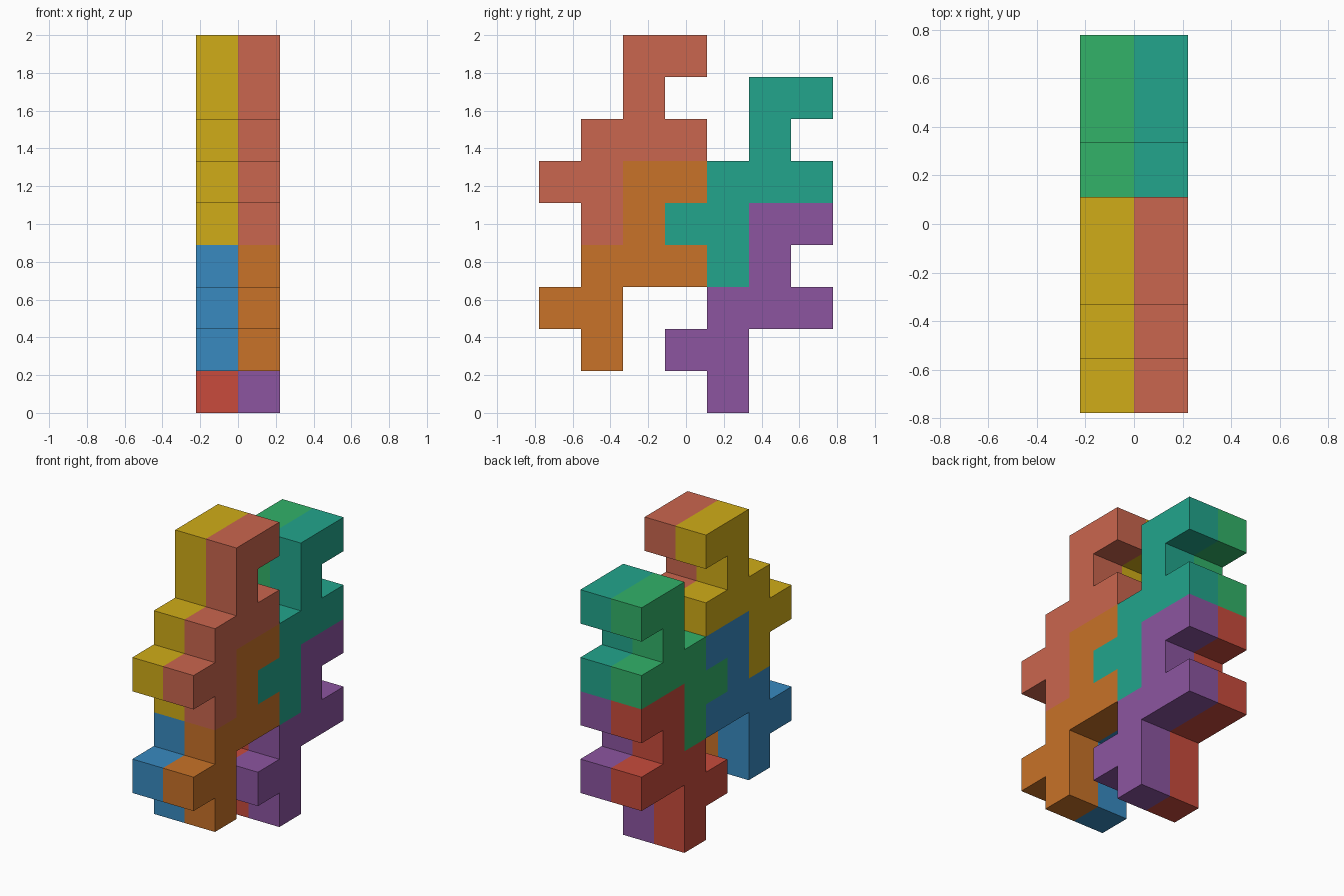
import bpy, bmesh

if "Cube" in bpy.data.objects:
    bpy.data.objects.remove(bpy.data.objects["Cube"])

U = 2 / 9  # one square cell

# Stepped outline shared by every piece, in cells (y, z)
OUTLINE = [(1, 0), (2, 0), (2, 2), (4, 2), (4, 3), (3, 3), (3, 4), (4, 4),
           (4, 5), (2, 5), (2, 3), (1, 3), (1, 2), (0, 2), (0, 1), (1, 1)]


def linear(c):
    c /= 255
    return c / 12.92 if c <= 0.04045 else ((c + 0.055) / 1.055) ** 2.4


def make_piece(name, x, col, row, rgb):
    """Extrude the outline one cell along x, starting at cell (col, row)."""
    bm = bmesh.new()
    face = bm.faces.new([bm.verts.new((x * U, (col + y - 3.5) * U, (row + z) * U))
                         for y, z in OUTLINE])
    ext = bmesh.ops.extrude_face_region(bm, geom=[face])
    moved = [g for g in ext["geom"] if isinstance(g, bmesh.types.BMVert)]
    bmesh.ops.translate(bm, verts=moved, vec=(U, 0, 0))
    bmesh.ops.recalc_face_normals(bm, faces=bm.faces)
    mesh = bpy.data.meshes.new(name)
    bm.to_mesh(mesh)
    bm.free()
    mat = bpy.data.materials.new(name + "_colour")
    mat.diffuse_color = (*[linear(c) for c in rgb], 1)
    mat.use_nodes = True
    mat.node_tree.nodes["Principled BSDF"].inputs["Base Color"].default_value = mat.diffuse_color
    mesh.materials.append(mat)
    bpy.context.collection.objects.link(bpy.data.objects.new(name, mesh))


# Position in the stack: column, row, left colour, right colour
PIECES = {
    "front_upper": (0, 4, (208, 172, 24), (202, 102, 78)),
    "front_lower": (0, 1, (56, 138, 192), (200, 114, 40)),
    "back_upper": (3, 3, (50, 178, 105), (34, 165, 140)),
    "back_lower": (3, 0, (200, 75, 60), (140, 85, 160)),
}
for name, (col, row, left, right) in PIECES.items():
    make_piece(name + "_left_piece", -1, col, row, left)
    make_piece(name + "_right_piece", 0, col, row, right)
